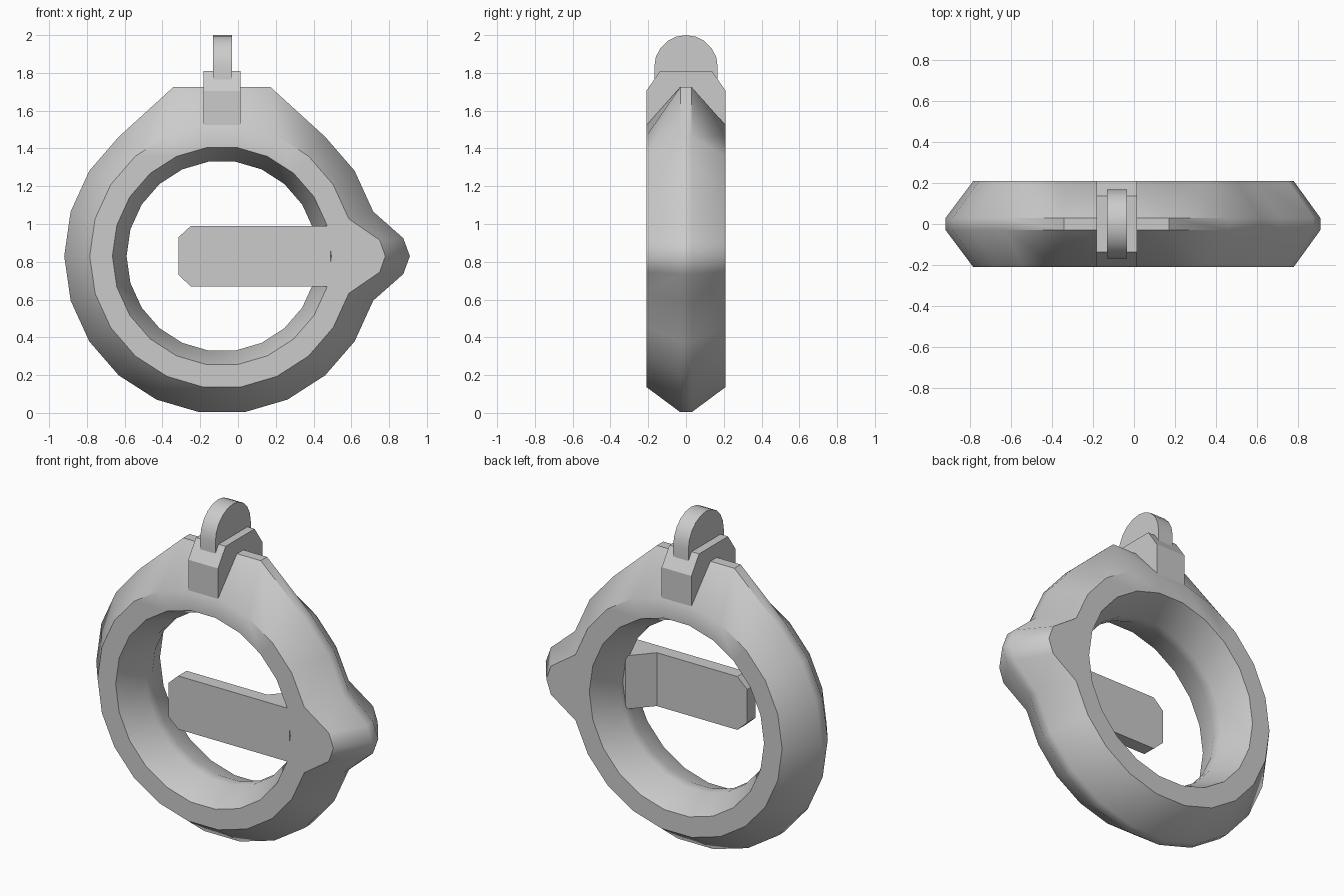
import bpy, bmesh
from math import sin, cos, pi, radians

cube = bpy.data.objects.get("Cube")
if cube:
    bpy.data.objects.remove(cube, do_unlink=True)

grey = bpy.data.materials.new("plain grey")
grey.use_nodes = True
grey.diffuse_color = (0.6, 0.6, 0.6, 1)
grey.node_tree.nodes["Principled BSDF"].inputs["Base Color"].default_value = grey.diffuse_color

CX, CZ, HALF = -0.085, 0.83, 0.21   # ring centre and half depth


def loft(name, sections, closed=False, smooth=False):
    """Join equal point loops into a skin, closing it or capping its ends."""
    bm = bmesh.new()
    loops = [[bm.verts.new(p) for p in s] for s in sections]
    n = len(loops[0])
    following = loops[1:] + (loops[:1] if closed else [])
    for a, b in zip(loops, following):
        for i in range(n):
            j = (i + 1) % n
            bm.faces.new((a[i], a[j], b[j], b[i]))
    if not closed:
        bm.faces.new(loops[0])
        bm.faces.new(loops[-1])
    bmesh.ops.recalc_face_normals(bm, faces=bm.faces)
    mesh = bpy.data.meshes.new(name)
    bm.to_mesh(mesh)
    bm.free()
    mesh.materials.append(grey)
    obj = bpy.data.objects.new(name, mesh)
    bpy.context.collection.objects.link(obj)
    if smooth:
        bpy.ops.object.select_all(action='DESELECT')
        obj.select_set(True)
        bpy.context.view_layer.objects.active = obj
        bpy.ops.object.shade_smooth_by_angle(angle=radians(40))
    return obj


def polar(r, a):
    return (r * cos(a), r * sin(a))


def ring_section(ridge, rim, mouth, throat):
    """Faceted cross-section: outer ridge, flat rims, bulging inner throat."""
    half = [(ridge, 0.03), (rim, HALF), (mouth, HALF), (throat, 0.03)]
    pts = half + [(p, -y) for p, y in reversed(half)]
    return [(CX + p[0], y, CZ + p[1]) for p, y in pts]


# Ring, with a raised flat crown and a pointed bump on the left
SEG = 22
step = 2 * pi / SEG
R_OUT, R_RIM, R_MOUTH, R_THROAT = 0.835, 0.70, 0.58, 0.505
sections = []
for side in (-1, 0, 1):
    a = side * step / 2
    k = cos(a)
    ridge = (0.96, side * 0.095) if side else (0.995, 0)
    rim = (0.835, side * 0.085) if side else (0.865, 0)
    sections.append(ring_section(ridge, rim, polar(R_MOUTH * k, a), polar(R_THROAT * k, a)))
for i in range(1, SEG):
    a = i * step
    ridge = polar(R_OUT, a)
    if i in (5, 6):
        ridge = (ridge[0], 0.895)
    elif i in (4, 7):
        ridge = (0.257 if i == 4 else -0.257, 0.895)
    sections.append(ring_section(ridge, polar(R_RIM, a), polar(R_MOUTH, a), polar(R_THROAT, a)))
loft("ring", sections, closed=True, smooth=True)

# Pointer bar: x, half height, back depth
bar = [(-0.315, 0.10, -0.13), (-0.25, 0.16, -0.13), (0.285, 0.16, -0.13),
       (0.40, 0.16, 0.0), (0.49, 0.16, 0.0)]
loft("pointer_bar", [[(x, y, CZ + s * h) for y, s in
                      ((-HALF, -1), (-HALF, 1), (back, 1), (back, -1))]
                     for x, h, back in bar])


def slab(name, profile, x0, x1, smooth=False):
    """Extrude a side profile of (y, z) points along x."""
    return loft(name, [[(x, y, z) for y, z in profile] for x in (x0, x1)], smooth=smooth)


# Hanger block with chamfered shoulders
slab("hanger_block", [(-HALF, 1.522), (-HALF, 1.705), (-0.137, 1.81),
                      (0.137, 1.81), (HALF, 1.705), (HALF, 1.522)], -0.183, 0.014)

# Rounded hanger tab
arc = [(0.168 * cos(pi * i / 10), 1.832 + 0.168 * sin(pi * i / 10)) for i in range(11)]
slab("hanger_tab", arc + [(-0.168, 1.74), (0.168, 1.74)], -0.133, -0.033, smooth=True)
